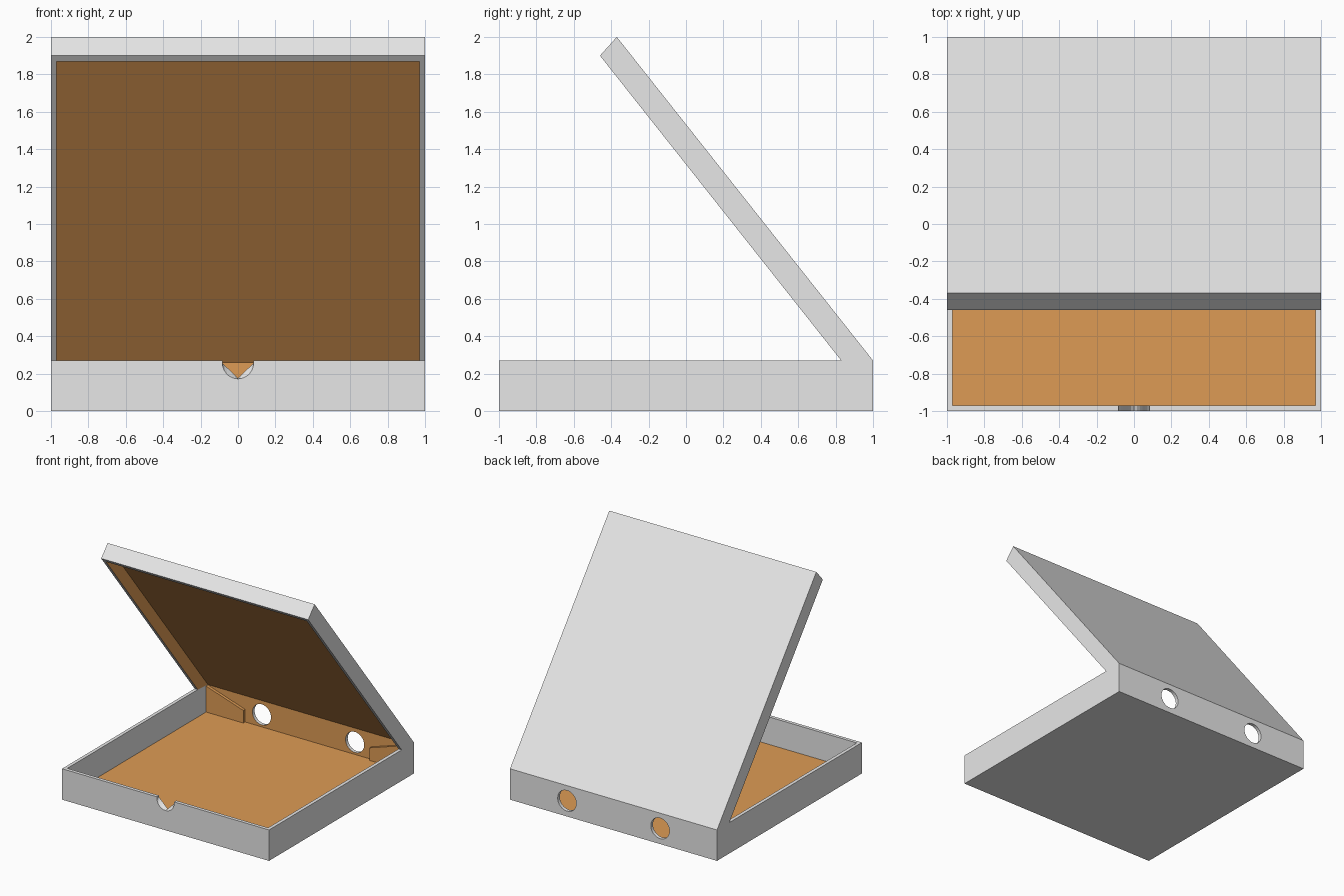
import bpy, bmesh, math

if "Cube" in bpy.data.objects:
    bpy.data.objects.remove(bpy.data.objects["Cube"])

def material(name, rgb):
    m = bpy.data.materials.new(name)
    m.diffuse_color = (*rgb, 1)
    m.use_nodes = True
    m.node_tree.nodes["Principled BSDF"].inputs["Base Color"].default_value = m.diffuse_color
    return m

GREY = material("pale_card", (0.8, 0.8, 0.8))
BROWN = material("brown_card", (0.73, 0.33, 0.09))

def finish(name, bm, mats):
    bmesh.ops.recalc_face_normals(bm, faces=bm.faces)
    me = bpy.data.meshes.new(name)
    bm.to_mesh(me)
    bm.free()
    for m in mats:
        me.materials.append(m)
    ob = bpy.data.objects.new(name, me)
    bpy.context.collection.objects.link(ob)
    return ob

def tray(name, outer, inner, walls, brown_walls, brown_sides):
    """Open tray from outer and inner (y, z) side profiles; unwalled segments stay open."""
    bm = bmesh.new()
    n = len(outer)
    O = [[bm.verts.new((s, *p)) for p in outer] for s in (-1, 1)]
    I = [[bm.verts.new((s * 0.97, *p)) for p in inner] for s in (-1, 1)]
    def face(vs, mat=0):
        bm.faces.new(vs).material_index = mat
    for s in (0, 1):
        face(O[s])
        face(I[s], int(brown_sides))
    for i in range(n):
        j = (i + 1) % n
        if i in walls:
            face((O[0][i], O[0][j], O[1][j], O[1][i]))
            face((I[0][i], I[0][j], I[1][j], I[1][i]), int(i in brown_walls))
        else:
            for s in (0, 1):
                face((O[s][i], O[s][j], I[s][j], I[s][i]))
        if (i in walls) != ((i - 1) % n in walls):      # rim at the end of a wall
            face((O[0][i], O[1][i], I[1][i], I[0][i]))
    return finish(name, bm, (GREY, BROWN))

# Base tray: front wall, floor, back wall
base = tray("box_base",
            [(-1, .27), (-1, 0), (1, 0), (1, .27), (.83, .27)],
            [(-.97, .27), (-.97, .03), (.97, .03), (.97, .26), (.83, .27)],
            {0, 1, 2}, {1, 2}, False)

# Raised lid: front lip and panel, open below
tray("box_lid",
     [(-.46, 1.90), (-.37, 2.0), (1, .27), (.83, .27)],
     [(-.436, 1.87), (-.366, 1.947), (.97, .26), (.83, .27)],
     {0, 1}, {0, 1}, True)

def loft(name, rings):
    bm = bmesh.new()
    R = [[bm.verts.new(p) for p in r] for r in rings]
    n = len(R[0])
    bm.faces.new(R[0])
    bm.faces.new(R[-1])
    for a, b in zip(R, R[1:]):
        for i in range(n):
            j = (i + 1) % n
            bm.faces.new((a[i], a[j], b[j], b[i]))
    return finish(name, bm, (GREY,))

def cut(target, cutter):
    cutter.hide_render = True
    cutter.hide_set(True)
    m = target.modifiers.new(cutter.name, "BOOLEAN")
    m.operation, m.object, m.solver = "DIFFERENCE", cutter, "EXACT"

# Vent holes in the back wall
for side, x in (("left", -.45), ("right", .45)):
    rings = [[(x + .09 * math.cos(a), y, .137 + .09 * math.sin(a))
              for a in (k * math.tau / 32 for k in range(32))] for y in (.9, 1.1)]
    cut(base, loft(side + "_vent_cutter", rings))

# Thumb notch: round outside, V-shaped inside
def notch(y, vee):
    pts = [(.083, y, .4), (-.083, y, .4)]
    for k in range(17):
        c, s = -math.cos(math.pi * k / 16), math.sin(math.pi * k / 16)
        pts.append((.083 * c, y, .256 - (.08 * (1 - abs(c)) if vee else .084 * s)))
    return pts
cut(base, loft("notch_cutter", [notch(-1.1, False), notch(-1, False),
                                notch(-.97, True), notch(-.9, True)]))

# Tapered corner flaps against the back wall
for side, s in (("left", -1), ("right", 1)):
    prof = [(.975, .025), (.61, .025), (.61, .14), (.975, .258)]
    loft(side + "_corner_flap", [[(s * x, y, z) for x, z in prof] for y in (.945, .975)]
         ).data.materials[0] = BROWN
